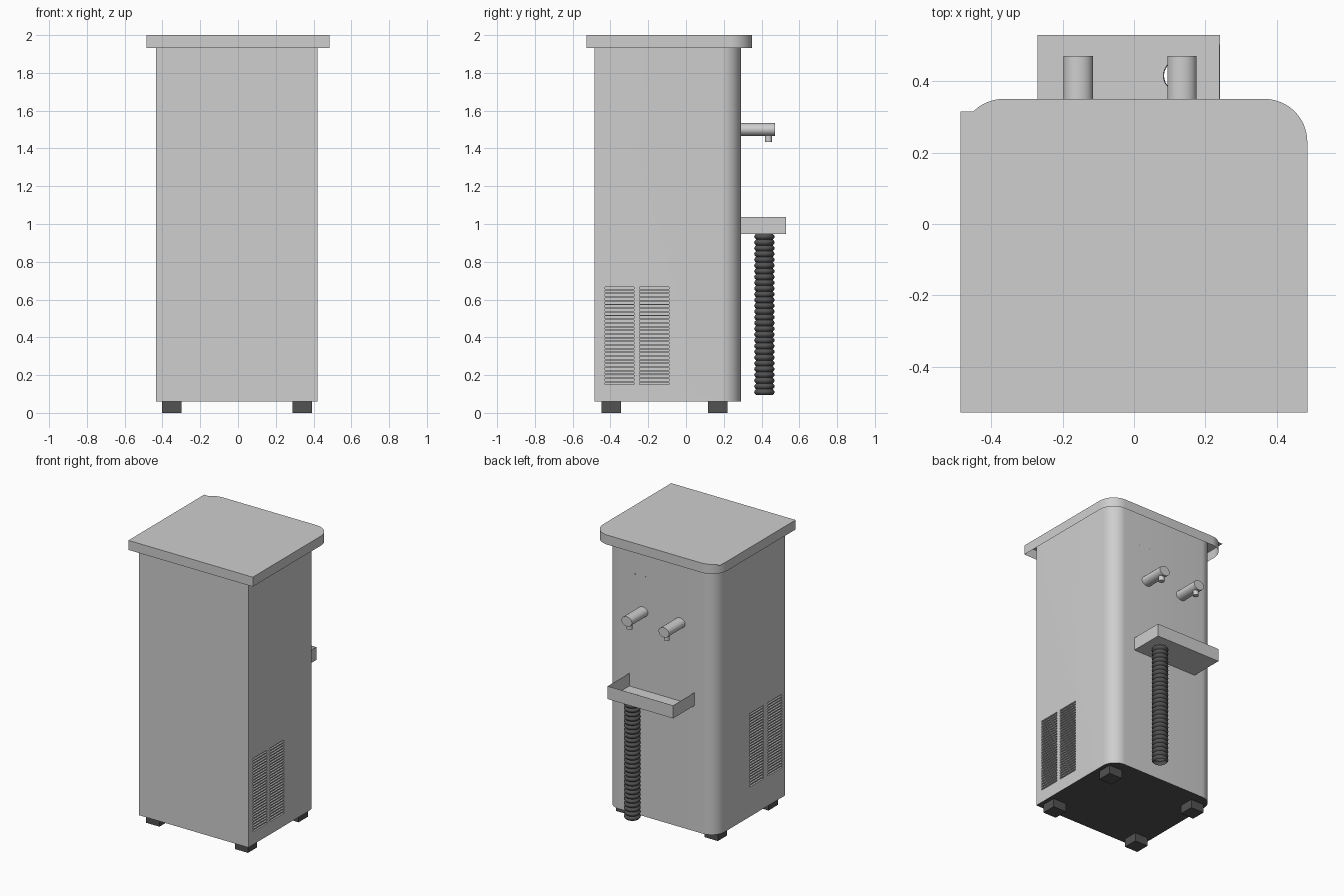
import bpy, bmesh, math
from mathutils import Matrix, Vector

if "Cube" in bpy.data.objects:
    bpy.data.objects.remove(bpy.data.objects["Cube"])


def material(name, v):
    m = bpy.data.materials.new(name)
    m.use_nodes = True
    m.diffuse_color = (v, v, v, 1)
    m.node_tree.nodes["Principled BSDF"].inputs["Base Color"].default_value = (v, v, v, 1)
    return m


STEEL = material("light grey metal", 0.62)
DARK = material("dark grey rubber", 0.085)


def finish(name, bm, *mats, smooth=True):
    mesh = bpy.data.meshes.new(name)
    bm.to_mesh(mesh)
    bm.free()
    ob = bpy.data.objects.new(name, mesh)
    bpy.context.collection.objects.link(ob)
    for m in mats:
        mesh.materials.append(m)
    if smooth:
        bpy.ops.object.select_all(action='DESELECT')
        ob.select_set(True)
        bpy.context.view_layer.objects.active = ob
        bpy.ops.object.shade_smooth_by_angle(angle=math.radians(30))
    return ob


def cut(target, name, bm):
    """Subtract a hidden helper shape from the target."""
    cutter = finish(name, bm, STEEL, smooth=False)
    cutter.hide_render = True
    cutter.hide_viewport = True
    mod = target.modifiers.new(name, 'BOOLEAN')
    mod.operation = 'DIFFERENCE'
    mod.object = cutter
    mod.solver = 'EXACT'


def add_box(bm, x0, x1, y0, y1, z0, z1):
    mat = Matrix.Translation(((x0 + x1) / 2, (y0 + y1) / 2, (z0 + z1) / 2))
    mat = mat @ Matrix.Diagonal((x1 - x0, y1 - y0, z1 - z0, 1))
    bmesh.ops.create_cube(bm, size=1, matrix=mat)


def add_cylinder(bm, centre, r, depth, rot=Matrix(), segs=32):
    bmesh.ops.create_cone(bm, cap_ends=True, segments=segs, radius1=r, radius2=r,
                          depth=depth, matrix=Matrix.Translation(centre) @ rot)


def rounded_prism(x0, x1, y0, y1, z0, z1, r, bottom=True):
    """Box whose two rear vertical corners are rounded."""
    pts = [(x0, y0), (x1, y0)]
    for cx, start in ((x1 - r, 0), (x0 + r, 90)):
        for i in range(13):
            a = math.radians(start + 90 * i / 12)
            pts.append((cx + r * math.cos(a), y1 - r + r * math.sin(a)))
    bm = bmesh.new()
    low = [bm.verts.new((x, y, z0)) for x, y in pts]
    high = [bm.verts.new((x, y, z1)) for x, y in pts]
    for i in range(len(pts)):
        j = (i + 1) % len(pts)
        bm.faces.new((low[i], low[j], high[j], high[i]))
    bm.faces.new(high)
    if bottom:
        bm.faces.new(low[::-1])
    bm.normal_update()
    return bm


# Cabinet with a dark underside
bm = rounded_prism(-0.433, 0.42, -0.485, 0.29, 0.06, 1.995, 0.1)
for f in bm.faces:
    if f.normal.z < -0.9:
        f.material_index = 1
cabinet = finish("cabinet", bm, STEEL, DARK)

# Side vents: two columns of recessed slots on each side, higher on the right
SLOTS = 27
DEPTH = 0.012
bm = bmesh.new()
pitch = 0.525 / SLOTS
for x, columns, base in ((0.42, (-0.43, -0.245), 0.15), (-0.433, (-0.45, -0.245), 0.27)):
    for y in columns:
        for i in range(SLOTS):
            z = base + i * pitch
            add_box(bm, x - DEPTH, x + DEPTH, y, y + 0.155, z, z + pitch * 0.6)
cut(cabinet, "vent_slots", bm)

# Hollow lid with a small sharp tip at one rear corner
bm = rounded_prism(-0.485, 0.485, -0.528, 0.35, 1.933, 2.0, 0.12, bottom=False)
tip = [(-0.485, 0.23), (-0.45, 0.309), (-0.45, 0.315), (-0.485, 0.315)]
bm.faces.new([bm.verts.new((x, y, 2.0)) for x, y in tip])
bm.normal_update()
for f in bm.faces:
    if f.normal.z < -0.9:
        f.normal_flip()
finish("lid", bm, STEEL)

# Feet
bm = bmesh.new()
for x in (-0.403, 0.288):
    for y in (-0.447, 0.117):
        add_box(bm, x, x + 0.103, y, y + 0.103, 0, 0.062)
finish("feet", bm, DARK, smooth=False)

# Taps with spouts
ALONG_Y = Matrix.Rotation(math.pi / 2, 4, 'X')
for side, x in (("right", -0.156), ("left", 0.134)):
    bm = bmesh.new()
    squash = Matrix.Diagonal((1.17, 1, 0.98, 1))
    add_cylinder(bm, (x, 0.375, 1.5), 0.035, 0.19, squash @ ALONG_Y)
    add_cylinder(bm, (x, 0.437, 1.455), 0.019, 0.04, segs=20)
    finish(side + "_tap", bm, STEEL)

# Indicator lights
bm = bmesh.new()
for x in (0.195, 0.11):
    add_cylinder(bm, (x, 0.29, 1.75), 0.003, 0.002, ALONG_Y, 12)
finish("indicator_lights", bm, DARK)

# Drip tray, open at the top and against the cabinet, with a drain hole
DRAIN = Vector((0.128, 0.415, 0))
bm = bmesh.new()
add_box(bm, -0.27, 0.24, 0.288, 0.529, 0.947, 1.038)
bm.normal_update()
gone = [f for f in bm.faces if f.normal.z > 0.9 or f.normal.y < -0.9]
bmesh.ops.delete(bm, geom=gone, context='FACES')
tray = finish("drip_tray", bm, STEEL, smooth=False)
wall = tray.modifiers.new("wall", 'SOLIDIFY')
wall.thickness = 0.002
wall.offset = -1
bm = bmesh.new()
add_cylinder(bm, DRAIN + Vector((0, 0, 0.95)), 0.046, 0.06)
cut(tray, "drain_cutter", bm)

# Corrugated drain hose, an open tube
RINGS, STEPS = 28, 6
bm = bmesh.new()
profile = []
for i in range(RINGS * STEPS + 1):
    r = 0.044 + 0.01 * abs(math.sin(math.pi * i / STEPS))
    z = 0.095 + 0.853 * i / (RINGS * STEPS)
    profile.append(bm.verts.new((DRAIN.x + r, DRAIN.y, z)))
edges = [bm.edges.new(pair) for pair in zip(profile, profile[1:])]
bmesh.ops.spin(bm, geom=profile + edges, cent=DRAIN, axis=(0, 0, 1),
               angle=math.tau, steps=28, use_merge=True)
bmesh.ops.remove_doubles(bm, verts=bm.verts, dist=0.0001)
bmesh.ops.recalc_face_normals(bm, faces=bm.faces)
finish("drain_hose", bm, DARK)
